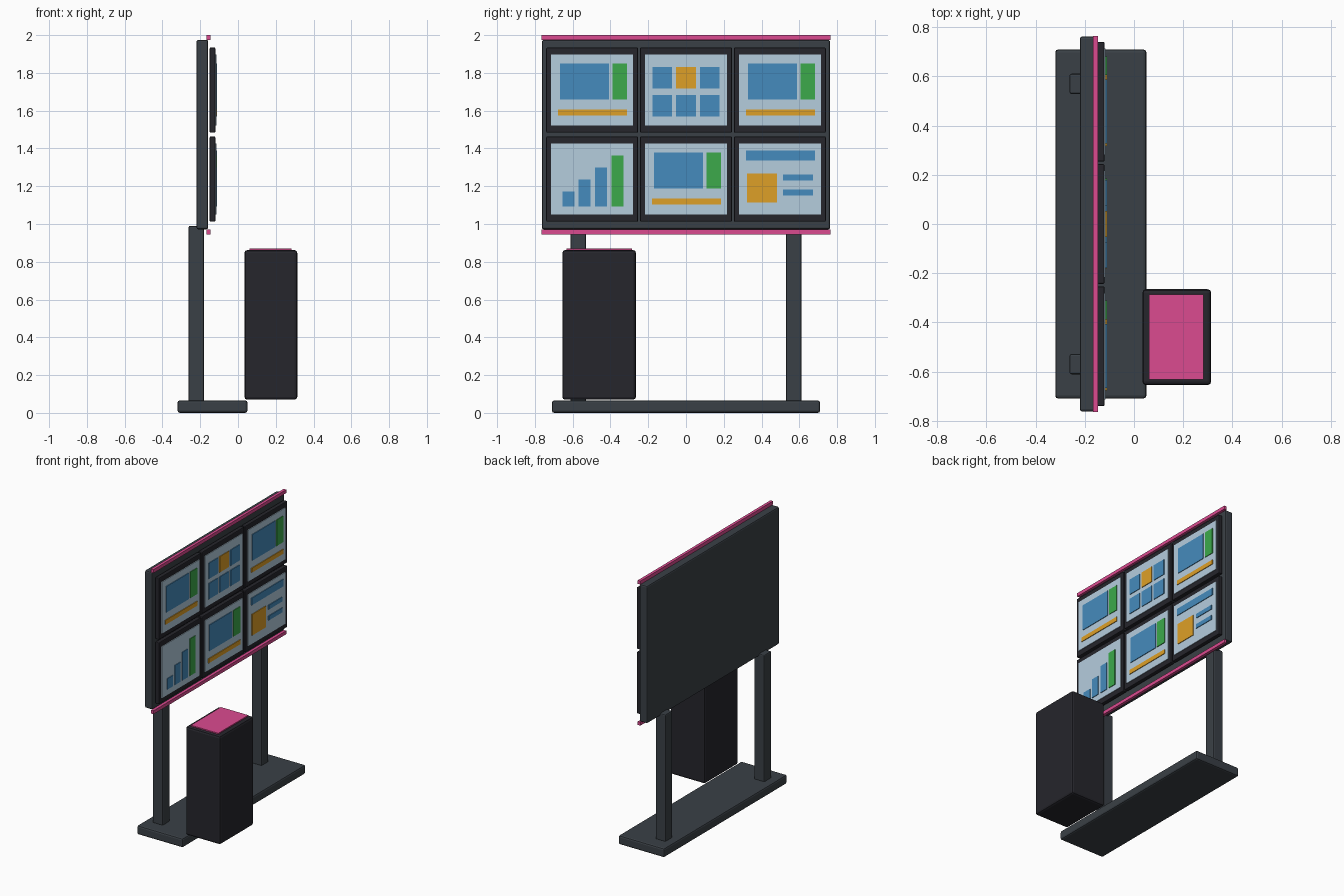
import bpy

if "Cube" in bpy.data.objects:
    bpy.data.objects.remove(bpy.data.objects["Cube"])


def material(name, rgb):
    m = bpy.data.materials.new(name)
    m.diffuse_color = (*rgb, 1)
    m.use_nodes = True
    m.node_tree.nodes["Principled BSDF"].inputs["Base Color"].default_value = m.diffuse_color
    return m


GREY = material("frame_grey", (0.042, 0.051, 0.061))
DARK = material("casing_black", (0.019, 0.019, 0.025))
PINK = material("trim_pink", (0.71, 0.07, 0.28))
PALE = material("display_pale", (0.46, 0.61, 0.73))
BLUE = material("graphic_blue", (0.06, 0.26, 0.51))
GREEN = material("graphic_green", (0.045, 0.40, 0.07))
ORANGE = material("graphic_orange", (0.73, 0.35, 0.02))


def box(name, x, y, z, mat, bevel=0.0):
    """Box from (min, max) ranges on each axis, with optional rounded edges."""
    bpy.ops.mesh.primitive_cube_add(size=1)
    o = bpy.context.object
    o.name = name
    for v in o.data.vertices:
        v.co = [r[0] + (c + 0.5) * (r[1] - r[0]) for c, r in zip(v.co, (x, y, z))]
    o.data.materials.append(mat)
    if bevel:
        b = o.modifiers.new("bevel", 'BEVEL')
        b.width = bevel
        b.segments = 2
    return o


# Stand: floor plate and two posts
box("base_plate", (-0.32, 0.05), (-0.71, 0.71), (0, 0.066), GREY, 0.012)
for side, yc in (("left", -0.57), ("right", 0.57)):
    box(f"post_{side}", (-0.262, -0.18), (yc - 0.041, yc + 0.041), (0.06, 0.99), GREY, 0.008)

# Backing panel with pink trim strips above and below
box("back_panel", (-0.22, -0.158), (-0.763, 0.763), (0.972, 1.975), GREY, 0.01)
box("trim_top", (-0.167, -0.146), (-0.765, 0.765), (1.975, 2.0), PINK)
box("trim_bottom", (-0.167, -0.146), (-0.765, 0.765), (0.945, 0.97), PINK)

# Screen graphics as (material, y0, y1, z0, z1) offsets from each screen centre
slide = [(BLUE, -0.17, 0.09, -0.05, 0.14), (GREEN, 0.108, 0.185, -0.05, 0.14),
         (ORANGE, -0.18, 0.185, -0.135, -0.103)]
tiles = [(ORANGE if (r, c) == (0, 0) else BLUE, c * 0.126 - 0.052, c * 0.126 + 0.052, z, z + 0.115)
         for r, z in enumerate((0.008, -0.14)) for c in (-1, 0, 1)]
bars = [(GREEN if i == 3 else BLUE, -0.158 + i * 0.0865, -0.094 + i * 0.0865,
         -0.145, -0.066 + i * 0.0635) for i in range(4)]
article = [(BLUE, -0.18, 0.185, 0.098, 0.15), (ORANGE, -0.175, -0.016, -0.124, 0.03),
           (BLUE, 0.016, 0.175, -0.008, 0.024), (BLUE, 0.016, 0.175, -0.087, -0.055)]

# Six screens in two rows of three
for row, zc, layouts in (("upper", 1.709, (slide, tiles, slide)),
                         ("lower", 1.238, (bars, slide, article))):
    for i, graphics in enumerate(layouts):
        yc = (i - 1) * 0.497
        tag = f"{row}_{i + 1}"
        box(f"screen_casing_{tag}", (-0.15, -0.12), (yc - 0.243, yc + 0.243),
            (zc - 0.225, zc + 0.225), DARK, 0.005)
        box(f"screen_display_{tag}", (-0.125, -0.115), (yc - 0.217, yc + 0.217),
            (zc - 0.188, zc + 0.188), PALE)
        for n, (mat, y0, y1, z0, z1) in enumerate(graphics):
            box(f"screen_graphic_{tag}_{n + 1}", (-0.118, -0.11), (yc + y0, yc + y1),
                (zc + z0, zc + z1), mat)

# Freestanding cabinet with pink top inlay
box("cabinet", (0.034, 0.314), (-0.655, -0.265), (0.07, 0.862), DARK, 0.015)
box("cabinet_top_inlay", (0.062, 0.283), (-0.632, -0.286), (0.855, 0.87), PINK)
